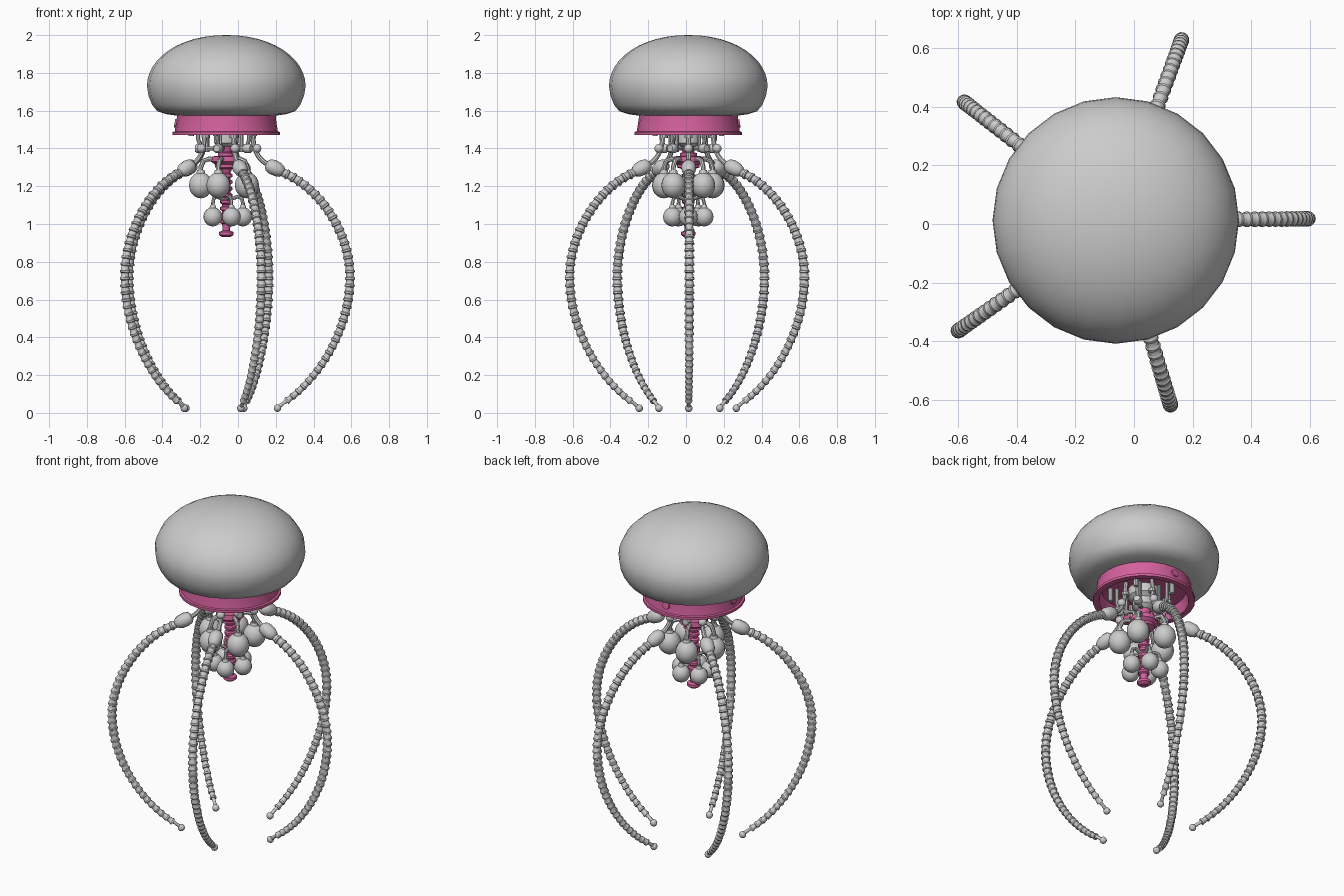
import bpy, bmesh, math
from mathutils import Vector, Matrix
from mathutils.geometry import interpolate_bezier

if "Cube" in bpy.data.objects:
    bpy.data.objects.remove(bpy.data.objects["Cube"])

CENTRE = Vector((-0.062, 0.012, 0))
ARM_ANGLES = (0.5, 70, 142, 215, 286.5)
FRUIT_ANGLES = [36 + 72 * i for i in range(5)]
LOWER_ANGLES = [72 * i for i in range(5)]


def material(name, colour):
    m = bpy.data.materials.new(name)
    m.use_nodes = True
    m.diffuse_color = (*colour, 1)
    bsdf = m.node_tree.nodes["Principled BSDF"]
    bsdf.inputs["Base Color"].default_value = (*colour, 1)
    bsdf.inputs["Roughness"].default_value = 0.6
    return m


GREY = material("pale grey", (0.6, 0.6, 0.6))
PINK = material("rose pink", (0.66, 0.12, 0.34))


def finish(bm, name, mat, angles=(0,), sharp=35):
    """Make one object per angle, turned about the central axis."""
    bmesh.ops.recalc_face_normals(bm, faces=bm.faces)
    mesh = bpy.data.meshes.new(name)
    bm.to_mesh(mesh)
    bm.free()
    mesh.materials.append(mat)
    for i, angle in enumerate(angles):
        label = name if len(angles) == 1 else f"{name}_{i + 1}"
        ob = bpy.data.objects.new(label, mesh)
        bpy.context.collection.objects.link(ob)
        ob.location = CENTRE
        ob.rotation_euler.z = math.radians(angle)
    bpy.ops.object.select_all(action='DESELECT')
    ob.select_set(True)
    bpy.context.view_layer.objects.active = ob
    if len(angles) == 1:
        bpy.ops.object.shade_smooth_by_angle(angle=math.radians(sharp))
    else:
        mesh.shade_smooth()
        mesh.set_sharp_from_angle(angle=math.radians(sharp))


def skin(bm, rings, closed=True):
    """Join rings of vertices into a tube."""
    n = len(rings[0])
    for a, b in zip(rings, rings[1:]):
        for i in range(n):
            j = (i + 1) % n
            bm.faces.new((a[i], a[j], b[j], b[i]))
    if closed:
        bm.faces.new(rings[0])
        bm.faces.new(rings[-1])


def sweep(bm, path, radii, sides=10):
    """Tube along a path of (radius, height) points in the radial plane."""
    pts = [Vector((r, 0, z)) for r, z in path]
    side, rings = Vector((0, 1, 0)), []
    for i, p in enumerate(pts):
        t = (pts[min(i + 1, len(pts) - 1)] - pts[max(i - 1, 0)]).normalized()
        up = t.cross(side)
        rad = radii[i] if isinstance(radii, (list, tuple)) else radii
        rings.append([bm.verts.new(p + rad * (math.cos(a) * side + math.sin(a) * up))
                      for a in (math.tau * k / sides for k in range(sides))])
    skin(bm, rings)


def lathe(name, profile, mat, sides=24, closed=True, sharp=35):
    bm = bmesh.new()
    rings = [[bm.verts.new((r * math.cos(math.tau * k / sides),
                            r * math.sin(math.tau * k / sides), z))
              for k in range(sides)] for r, z in profile]
    skin(bm, rings, closed)
    finish(bm, name, mat, sharp=sharp)


def ball(bm, r, z, radius, stretch=1.0, y=0):
    m = Matrix.Translation((r, y, z)) @ Matrix.Diagonal((1, 1, stretch, 1))
    bmesh.ops.create_uvsphere(bm, u_segments=14, v_segments=10, radius=radius, matrix=m)


# Dome: rounded cap above a tighter underside
dome = []
for i in range(1, 13):
    a = math.radians(90 - 90 * i / 12)
    dome.append((0.42 * math.cos(a) ** 0.95, 1.73 + 0.27 * math.sin(a)))
dome += [(0.412, 1.68), (0.392, 1.63), (0.365, 1.597), (0.32, 1.582), (0.25, 1.572)]
lathe("dome", [(0.004, 2.0)] + dome, GREY, sharp=60)

# Collar: flared ring, hollow below
lathe("collar", [(0.05, 1.575), (0.262, 1.575), (0.262, 1.56), (0.273, 1.49),
                 (0.285, 1.487), (0.285, 1.472), (0.25, 1.472), (0.235, 1.54),
                 (0.05, 1.54)], PINK)

# Round stud on the collar
bm = bmesh.new()
sweep(bm, [(0.255, 1.53), (0.274, 1.533)], 0.022, 12)
finish(bm, "collar_stud", PINK, angles=(90, 180))

# Central shaft with flanges and ribs
shaft = [(0.04, 1.55), (0.04, 1.40), (0.03, 1.38), (0.045, 1.375), (0.045, 1.36),
         (0.075, 1.358), (0.08, 1.33), (0.06, 1.315), (0.06, 1.30), (0.03, 1.29)]
for i in range(8):
    z = 1.27 - 0.035 * i
    shaft += [(0.022, z), (0.032, z - 0.006), (0.032, z - 0.02), (0.022, z - 0.026)]
shaft += [(0.02, 0.965), (0.038, 0.958), (0.038, 0.942), (0.022, 0.93)]
lathe("central_shaft", shaft, PINK, sides=16)

# Hub under the collar
lathe("hub", [(0.09, 1.54), (0.09, 1.49), (0.065, 1.47), (0.065, 1.43), (0.04, 1.41)],
      GREY, sides=16)

# Arms: two joined curves, sampled evenly
curve = []
for a, b, c, d in (((0.26, 1.285), (0.47, 1.23), (0.655, 0.97), (0.655, 0.72)),
                   ((0.655, 0.72), (0.655, 0.45), (0.50, 0.19), (0.315, 0.06))):
    part = interpolate_bezier(*(Vector((p[0], p[1], 0)) for p in (a, b, c, d)), 120)
    curve += part[1 if curve else 0:]
lengths = [0]
for p, q in zip(curve, curve[1:]):
    lengths.append(lengths[-1] + (q - p).length)


def at(s):
    s = min(max(s, 0), 1) * lengths[-1]
    i = next((k for k in range(1, len(lengths)) if lengths[k] >= s), len(lengths) - 1)
    f = (s - lengths[i - 1]) / (lengths[i] - lengths[i - 1])
    p = curve[i - 1].lerp(curve[i], f)
    return p.x, p.y


# Overlapping cup segments make the ridges
path, radii, count = [], [], 40
for i in range(count):
    taper = 1 - 0.3 * max(0, i / count - 0.55) / 0.45
    for f, rad in ((0.0, 0.020), (0.55, 0.0225), (0.65, 0.0265), (0.9, 0.0265)):
        path.append(at((i + f) / count))
        radii.append(rad * taper)
bm = bmesh.new()
sweep(bm, path, radii, 12)
finish(bm, "arm", GREY, ARM_ANGLES)

# Arm tips
bm = bmesh.new()
sweep(bm, [(0.33, 0.07), (0.305, 0.054), (0.275, 0.03)], [0.014, 0.009, 0.011], 8)
ball(bm, 0.271, 0.025, 0.02)
finish(bm, "arm_tip", GREY, ARM_ANGLES, 60)

# Shoulder sockets
bm = bmesh.new()
sweep(bm, [(0.212, 1.318), (0.222, 1.313), (0.245, 1.302), (0.275, 1.287),
           (0.293, 1.278), (0.305, 1.272)],
      [0.018, 0.033, 0.04, 0.038, 0.030, 0.018], 12)
finish(bm, "shoulder", GREY, ARM_ANGLES, 50)

# Hanging tubes to the shoulders
bm = bmesh.new()
hanger = interpolate_bezier(Vector((0.13, 1.54, 0)), Vector((0.145, 1.40, 0)),
                            Vector((0.15, 1.35, 0)), Vector((0.23, 1.31, 0)), 12)
sweep(bm, [(p.x, p.y) for p in hanger], 0.013, 8)
sweep(bm, [(0.135, 1.475), (0.135, 1.455)], 0.022, 10)
ball(bm, 0.162, 1.40, 0.024)
finish(bm, "arm_hanger", GREY, ARM_ANGLES)

# Valves and short pipes between the arms
bm = bmesh.new()
sweep(bm, [(0.15, 1.54), (0.15, 1.45), (0.135, 1.41), (0.10, 1.40), (0.06, 1.40)], 0.011, 8)
sweep(bm, [(0.115, 1.40), (0.125, 1.40), (0.155, 1.40), (0.165, 1.40)],
      [0.018, 0.025, 0.025, 0.018], 10)
sweep(bm, [(0.10, 1.54), (0.10, 1.38)], 0.010, 8)
sweep(bm, [(0.185, 1.54), (0.185, 1.465)], 0.014, 8)
finish(bm, "valve", GREY, FRUIT_ANGLES)

# Upper pods on bent stems
bm = bmesh.new()
ball(bm, 0.135, 1.205, 0.064, 1.08)
sweep(bm, [(0.05, 1.335), (0.09, 1.345), (0.12, 1.335), (0.135, 1.30), (0.135, 1.25)],
      0.013, 8)
sweep(bm, [(0.135, 1.285), (0.135, 1.262)], [0.02, 0.026], 10)
finish(bm, "upper_pod", GREY, FRUIT_ANGLES)

# Lower pods on bent stems
bm = bmesh.new()
ball(bm, 0.088, 1.038, 0.05, 1.02)
sweep(bm, [(0.02, 1.13), (0.06, 1.145), (0.082, 1.135), (0.088, 1.11), (0.088, 1.07)],
      0.010, 8)
sweep(bm, [(0.088, 1.10), (0.088, 1.08)], [0.014, 0.02], 10)
finish(bm, "lower_pod", GREY, LOWER_ANGLES)
